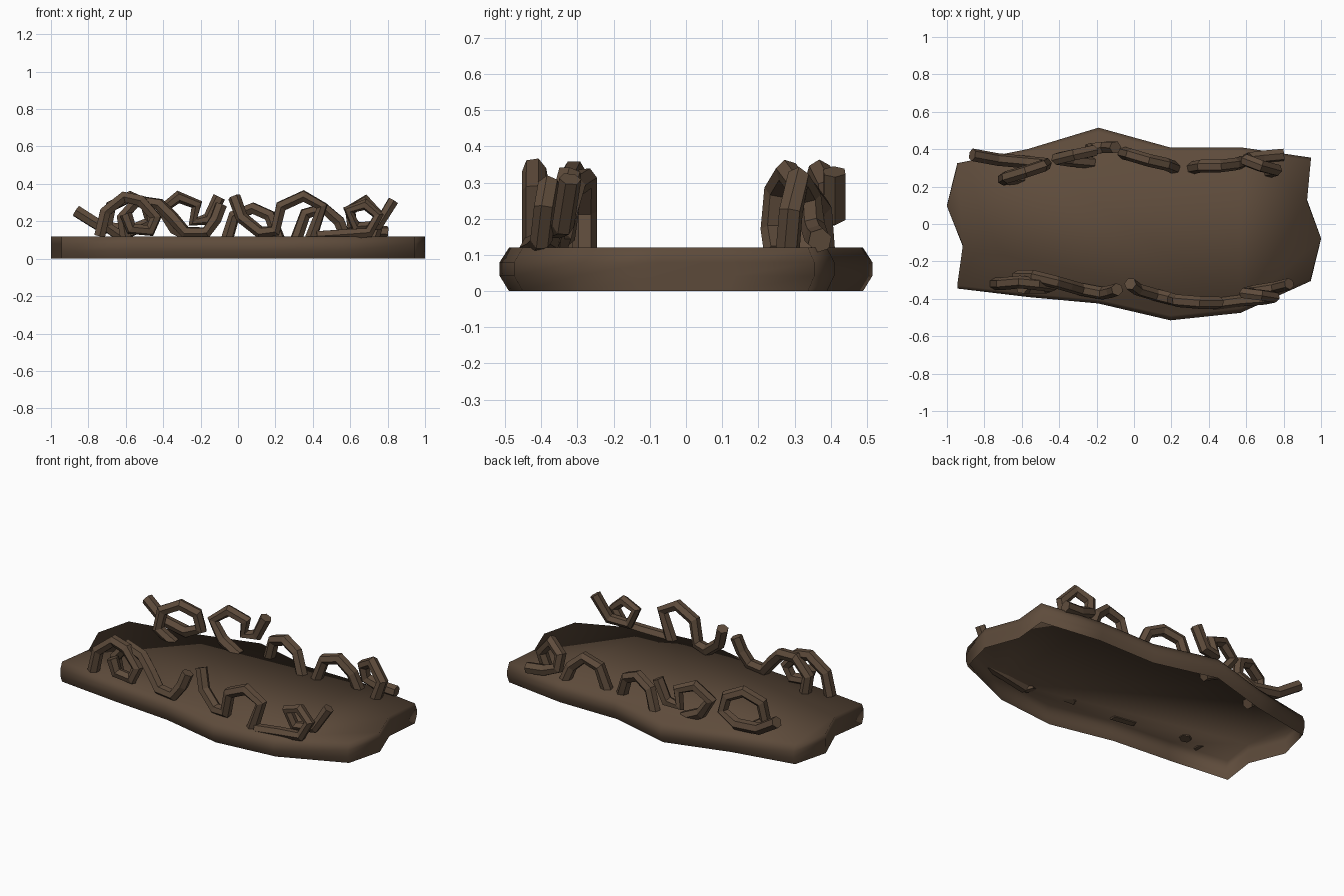
import bpy, bmesh, math

wood = bpy.data.materials.new("dark_brown_wood")
wood.diffuse_color = (0.112, 0.071, 0.044, 1)


def add_mesh(name, mesh, smooth=False):
    mesh.materials.clear()
    mesh.materials.append(wood)
    for p in mesh.polygons:
        p.use_smooth = smooth
    ob = bpy.data.objects.new(name, mesh)
    bpy.context.collection.objects.link(ob)
    return ob


# Slab: hollow shell, open underneath, lofted through four levels with rounded long edges
outline = [(-0.945, -0.345), (-0.57, -0.39), (-0.19, -0.425), (0.195, -0.515),
           (0.57, -0.475), (0.945, -0.305), (1.0, -0.08), (0.925, 0.13),
           (0.945, 0.355), (0.57, 0.41), (0.19, 0.41), (-0.19, 0.515),
           (-0.57, 0.40), (-0.945, 0.325), (-1.0, 0.10), (-0.915, -0.12)]
bm = bmesh.new()
rings = [[bm.verts.new((x, y * s, z)) for x, y in outline]
         for z, s in ((0, 0.95), (0.042, 1), (0.08, 1), (0.12, 0.95))]
n = len(outline)
for lo, hi in zip(rings, rings[1:]):
    for i in range(n):
        j = (i + 1) % n
        bm.faces.new((lo[i], lo[j], hi[j], hi[i]))
bm.faces.new(rings[-1])
for e in bm.edges:
    e.smooth = len(e.link_faces) == 2 and e.calc_face_angle() < math.radians(40)
slab_mesh = bpy.data.meshes.new("slab")
bm.to_mesh(slab_mesh)
bm.free()
add_mesh("slab", slab_mesh, True)


# Roots: six-sided tubes swept along kinked paths
def root(name, pts, radius=0.034):
    cu = bpy.data.curves.new(name + "_path", "CURVE")
    cu.dimensions = "3D"
    cu.bevel_depth = radius
    cu.bevel_resolution = 1
    cu.use_fill_caps = True
    sp = cu.splines.new("POLY")
    sp.points.add(len(pts) - 1)
    for p, co in zip(sp.points, pts):
        p.co = (*co, 1)
    tmp = bpy.data.objects.new(name + "_tmp", cu)
    bpy.context.collection.objects.link(tmp)
    dg = bpy.context.evaluated_depsgraph_get()
    mesh = bpy.data.meshes.new_from_object(tmp.evaluated_get(dg))
    bpy.data.objects.remove(tmp)
    add_mesh(name, mesh)


# Front row, left to right
root("front_root_arch", [(-.74, -.32, .12), (-.71, -.32, .25), (-.61, -.31, .33),
                         (-.52, -.32, .31), (-.44, -.33, .22), (-.47, -.34, .15),
                         (-.57, -.34, .16), (-.60, -.34, .24)])
root("front_root_wave", [(-.60, -.28, .11), (-.62, -.28, .22), (-.54, -.28, .31),
                         (-.42, -.31, .29), (-.35, -.33, .22), (-.28, -.35, .14),
                         (-.17, -.37, .14), (-.12, -.36, .21), (-.09, -.35, .29)])
root("front_root_hook", [(-.02, -.32, .33), (.02, -.35, .22), (.12, -.38, .14),
                         (.20, -.40, .15), (.23, -.41, .28), (.35, -.42, .335),
                         (.45, -.42, .28), (.39, -.42, .11)])
root("front_root_curl", [(.42, -.43, .12), (.57, -.41, .13), (.70, -.40, .14),
                         (.75, -.39, .23), (.68, -.38, .29), (.59, -.37, .26),
                         (.63, -.36, .17), (.75, -.34, .18), (.83, -.32, .31)], 0.031)

# Back row, left to right
root("back_root_loop", [(-.60, .25, .10), (-.70, .24, .17), (-.68, .25, .28),
                        (-.58, .28, .33), (-.49, .31, .29), (-.47, .32, .20),
                        (-.57, .33, .15), (-.73, .345, .17), (-.865, .37, .255)])
root("back_root_curl", [(-.22, .33, .10), (-.34, .34, .16), (-.41, .35, .26),
                        (-.32, .37, .33), (-.22, .39, .29), (-.24, .40, .20),
                        (-.16, .41, .21), (-.10, .41, .33)])
root("back_root_arch_left", [(-.06, .38, .10), (-.02, .37, .23), (.08, .34, .27),
                             (.17, .32, .23), (.22, .30, .10)])
root("back_root_arch_right", [(.31, .30, .10), (.36, .31, .24), (.46, .31, .27),
                              (.54, .32, .20), (.58, .33, .10)])
root("back_root_knot", [(.72, .28, .10), (.76, .29, .22), (.68, .31, .31),
                        (.60, .34, .26), (.61, .35, .18), (.69, .36, .15),
                        (.80, .37, .14)])
